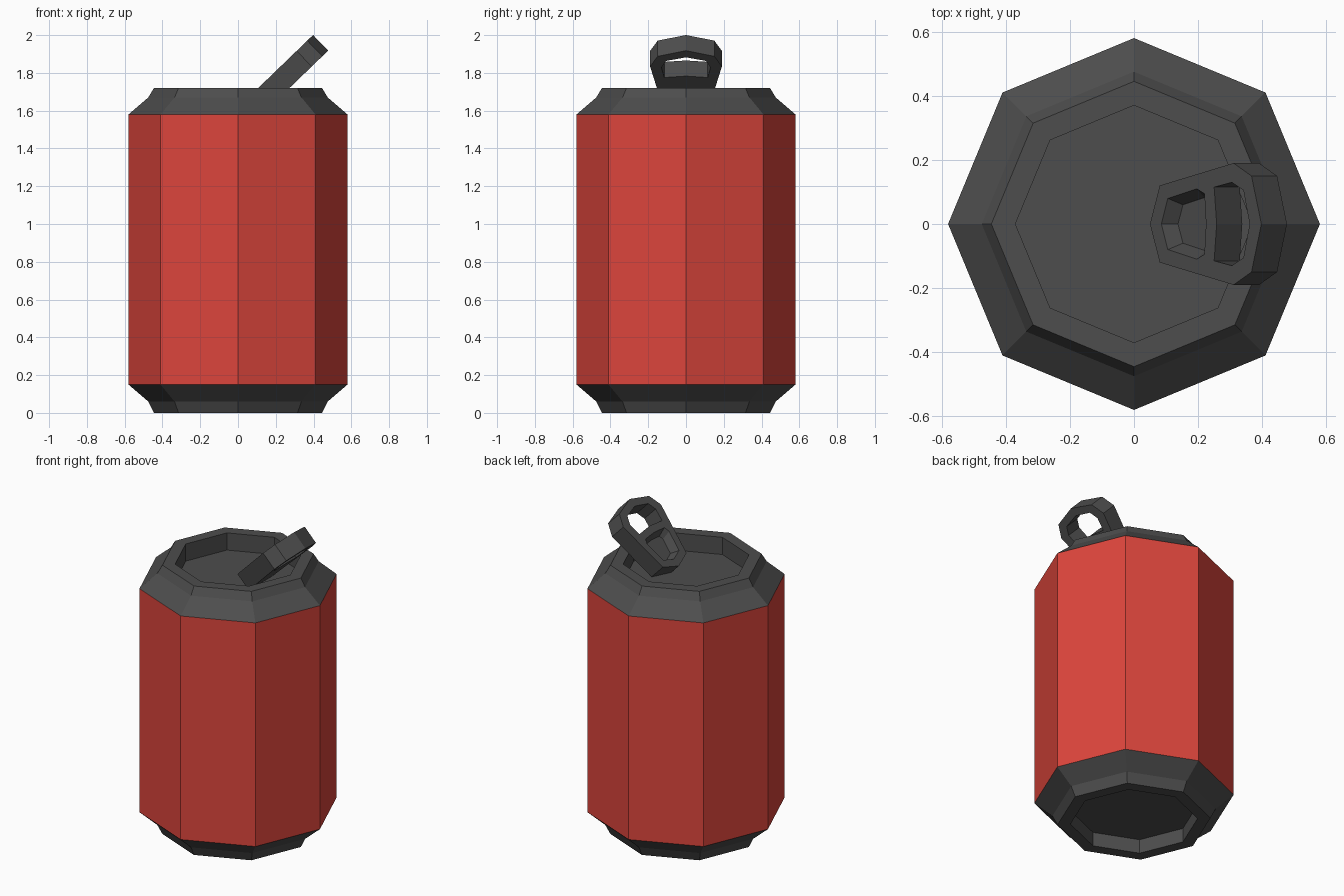
import bpy, bmesh, math
from mathutils import Matrix

if "Cube" in bpy.data.objects:
    bpy.data.objects.remove(bpy.data.objects["Cube"])

SIDES = 8


def material(name, rgb):
    m = bpy.data.materials.new(name)
    m.diffuse_color = (*rgb, 1)
    m.use_nodes = True
    m.node_tree.nodes["Principled BSDF"].inputs["Base Color"].default_value = m.diffuse_color
    return m


RED = material("red_paint", (0.72, 0.06, 0.045))
DARK = material("dark_metal", (0.075, 0.075, 0.075))


def add_object(name, bm, mat):
    me = bpy.data.meshes.new(name)
    bm.to_mesh(me)
    bm.free()
    me.materials.append(mat)
    ob = bpy.data.objects.new(name, me)
    bpy.context.collection.objects.link(ob)
    return ob


def lathe(name, profile, mat, cap_first=False, cap_last=False):
    """Turn (radius, z) points, listed bottom-outside-top, into an octagonal shell."""
    bm = bmesh.new()
    rings = []
    for r, z in profile:
        angles = [2 * math.pi * i / SIDES for i in range(SIDES)]
        rings.append([bm.verts.new((r * math.cos(a), r * math.sin(a), z)) for a in angles])
    for a, b in zip(rings, rings[1:]):
        for i in range(SIDES):
            j = (i + 1) % SIDES
            bm.faces.new((a[i], a[j], b[j], b[i]))
    if cap_first:
        bm.faces.new(rings[0][::-1])
    if cap_last:
        bm.faces.new(rings[-1])
    return add_object(name, bm, mat)


def prism(name, half, w0, w1, mat, taper=1.0):
    """Extrude a mirrored half outline (u, v) from w0 to w1, shrinking the w0 end."""
    outline = half + [(u, -v) for u, v in reversed(half) if v > 0]
    mid = (half[0][0] + half[-1][0]) / 2
    bm = bmesh.new()
    low = [bm.verts.new((mid + (u - mid) * taper, v * taper, w0)) for u, v in outline]
    top = [bm.verts.new((u, v, w1)) for u, v in outline]
    bm.faces.new(low)
    bm.faces.new(top[::-1])
    for i in range(len(outline)):
        j = (i + 1) % len(outline)
        bm.faces.new((low[i], top[i], top[j], low[j]))
    bmesh.ops.recalc_face_normals(bm, faces=bm.faces)
    return add_object(name, bm, mat)


# Can: painted wall, recessed lid and recessed base
lathe("can_body", [(0.58, 0.15), (0.58, 1.58)], RED)
lathe("can_lid", [(0.58, 1.58), (0.475, 1.67), (0.445, 1.72), (0.37, 1.72), (0.37, 1.61)],
      DARK, cap_last=True)
lathe("can_base", [(0.37, 0.09), (0.37, 0), (0.445, 0), (0.475, 0.06), (0.58, 0.15)],
      DARK, cap_first=True)

# Pull tab: flat plate, finger hole and shallow tapered pit
T = 0.115
tab = prism("pull_tab", [(0, 0), (0.042, 0.12), (0.362, 0.19), (0.44, 0.15), (0.483, 0)],
            -T, 0, DARK)
hole = prism("finger_hole_cutter",
             [(0.289, 0), (0.278, 0.115), (0.355, 0.13), (0.405, 0.105), (0.432, 0)],
             -T - 0.05, 0.05, DARK)
pit = prism("pit_cutter",
            [(0.049, 0), (0.077, 0.08), (0.203, 0.11), (0.236, 0.095), (0.243, 0)],
            -0.05, 0.0005, DARK, taper=0.75)
for cutter in (hole, pit):
    cutter.hide_render = True
    mod = tab.modifiers.new(cutter.name, 'BOOLEAN')
    mod.operation = 'DIFFERENCE'
    mod.solver = 'EXACT'
    mod.object = cutter

# Bake the cuts, drop the cutters, then tilt the tab up out of the lid
deps = bpy.context.evaluated_depsgraph_get()
baked = bpy.data.meshes.new_from_object(tab.evaluated_get(deps))
tab.modifiers.clear()
tab.data = baked
for cutter in (hole, pit):
    bpy.data.objects.remove(cutter)
tab.data.transform(Matrix.Translation((0.05, 0, 1.665)) @ Matrix.Rotation(-math.radians(44), 4, 'Y'))
